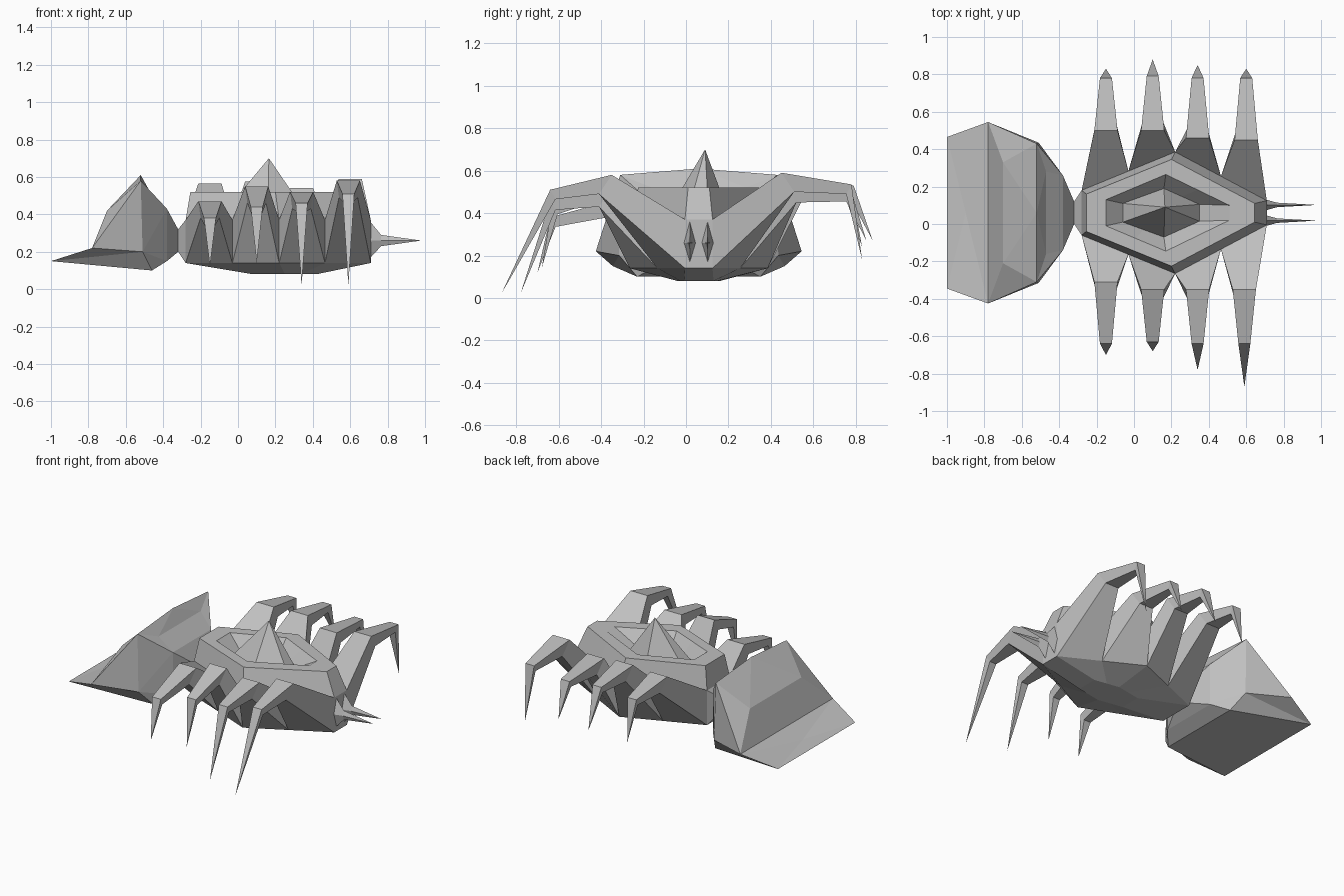
import bpy, bmesh

if "Cube" in bpy.data.objects:
    bpy.data.objects.remove(bpy.data.objects["Cube"])

CY = 0.06  # the body's midline
grey = bpy.data.materials.new("stone_grey")
grey.diffuse_color = (0.52, 0.52, 0.52, 1)
grey.use_nodes = True
grey.node_tree.nodes["Principled BSDF"].inputs["Base Color"].default_value = grey.diffuse_color


def build(name, verts, faces):
    bm = bmesh.new()
    vs = [bm.verts.new(v) for v in verts]
    for f in faces:
        bm.faces.new([vs[i] for i in f])
    bmesh.ops.recalc_face_normals(bm, faces=bm.faces)
    me = bpy.data.meshes.new(name)
    bm.to_mesh(me)
    bm.free()
    me.materials.append(grey)
    ob = bpy.data.objects.new(name, me)
    bpy.context.collection.objects.link(ob)
    return ob


def loft(name, rings, cap_start=True, cap_end=True, skip=()):
    """Skin rings of equal size; a one-point last ring makes a tip."""
    verts, faces, starts = [], [], []
    n = len(rings[0])
    for r in rings:
        starts.append(len(verts))
        verts += r
    for k in range(len(rings) - 1):
        a, b = starts[k], starts[k + 1]
        for i in range(n):
            if (k, i) in skip:
                continue
            j = (i + 1) % n
            if len(rings[k + 1]) == 1:
                faces.append((a + i, a + j, b))
            else:
                faces.append((a + i, a + j, b + j, b + i))
    if cap_start:
        faces.append(range(n))
    if cap_end and len(rings[-1]) > 1:
        faces.append(range(starts[-1], starts[-1] + n))
    return build(name, verts, faces)


def outline(x0, xm, x1, w0, wm, w1, z):
    """Ten-point lozenge outline at one height."""
    side = [(x0, w0), ((x0 + xm) / 2, (w0 + wm) / 2), (xm, wm),
            ((xm + x1) / 2, (wm + w1) / 2), (x1, w1)]
    return ([(x, CY - w, z) for x, w in side] +
            [(x, CY + w, z) for x, w in reversed(side)])


# Body: keel, flank, crown rim, sunken top and central spike
base = (-.28, .22, .71, .12, .325, .065)
low, high = outline(*base, .14), outline(*base, .37)
flank = [(1, i) for i in range(10)if i != 4]  # legs and waist close these
loft("body", [outline(.08, .25, .42, .07, .10, .07, .08), low, high,
              outline(-.255, .2, .645, .10, .285, .05, .52),
              outline(-.15, .17, .51, .07, .205, .04, .52),
              outline(-.06, .16, .35, .05, .13, .045, .43),
              [(.165, .09, .70)]], skip=flank)

# Waist between body and abdomen
loft("waist", [[low[0], low[9], high[9], high[0]],
               [(-.32, CY + y, z) for y, z in
                ((-.06, .20), (.06, .20), (.06, .32), (-.06, .32))]],
     cap_start=False)

# Legs: x, then y and z of first knee, second knee and tip
legs = {
    "front_side_leg": (-1, [(-.15, -.31, .47, -.64, .38, -.70, .12),
                            (.10, -.35, .55, -.63, .44, -.68, .14),
                            (.34, -.35, .52, -.64, .46, -.78, .02),
                            (.59, -.35, .58, -.64, .51, -.87, .02)]),
    "back_side_leg": (1, [(-.15, .50, .565, .78, .51, .83, .24),
                          (.10, .50, .575, .79, .53, .88, .27),
                          (.34, .46, .54, .78, .50, .85, .27),
                          (.60, .45, .59, .78, .535, .83, .18)])}
for name, (s, rows) in legs.items():
    for i, (x, y1, z1, y2, z2, y3, z3) in enumerate(rows):
        a, b = (i, i + 1) if s < 0 else (9 - i, 8 - i)
        knee1 = [(x - .05, y1 + s * .06, z1 - .09), (x + .05, y1 + s * .06, z1 - .09),
                 (x + .062, y1, z1), (x - .062, y1, z1)]
        knee2 = [(x - .025, y2 - s * .025, z2 - .045), (x + .025, y2 - s * .025, z2 - .045),
                 (x + .032, y2, z2), (x - .032, y2, z2)]
        loft(f"{name}_{i + 1}", [[low[a], low[b], high[b], high[a]],
                                 knee1, knee2, [(x, y3, z3)]], cap_start=False)

# Fangs: a swollen root and a long needle
for i, s in enumerate((-1, 1)):
    c = CY + s * .042
    loft(f"fang_{i + 1}",
         [[(.70, c - .03, .26), (.70, c, .16), (.70, c + .03, .26), (.70, c, .37)],
          [(.765, c - .012, .26), (.765, c, .23), (.765, c + .012, .26), (.765, c, .29)],
          [(.98, c, .26)]], cap_start=False)

# Abdomen: half sections (x, y, z), mirrored across the midline
half = [(-1.0, .405, .15), (-.78, .485, .22), (-.70, .27, .42), (-.52, .37, .58),
        (-.51, .375, .20), (-.46, .29, .10), (-.47, .22, .52), (-.38, .20, .43),
        (-.38, .20, .15), (-.32, .06, .32), (-.32, .06, .20)]
mid = [(-.52, CY, .61), (-.90, CY, .165), (-.78, CY, .22)]
n = len(half)
verts = [(x, CY - y, z) for x, y, z in half] + [(x, CY + y, z) for x, y, z in half] + mid
T, D, E = 2 * n, 2 * n + 1, 2 * n + 2
sides = [(1, 2, 3), (1, 3, 4), (0, 1, 4), (0, 4, 5), (3, 6, 7), (3, 7, 4),
         (4, 7, 8), (4, 8, 5), (7, 9, 10, 8), (2, T, 3), (3, T, 6),
         (0, D, 1), (1, D, E), (1, E, 2)]
faces = [[i + o if i < n else i for i in f] for f in sides for o in (0, n)]
faces += [(2, T, 2 + n), (2, 2 + n, E), (0, D, n), (6, T, 6 + n), (6, 7, 7 + n, 6 + n),
          (7, 9, 9 + n, 7 + n), (8, 10, 10 + n, 8 + n), (5, 8, 8 + n, 5 + n),
          (0, 5, 5 + n, n)]
build("abdomen", verts, faces)
